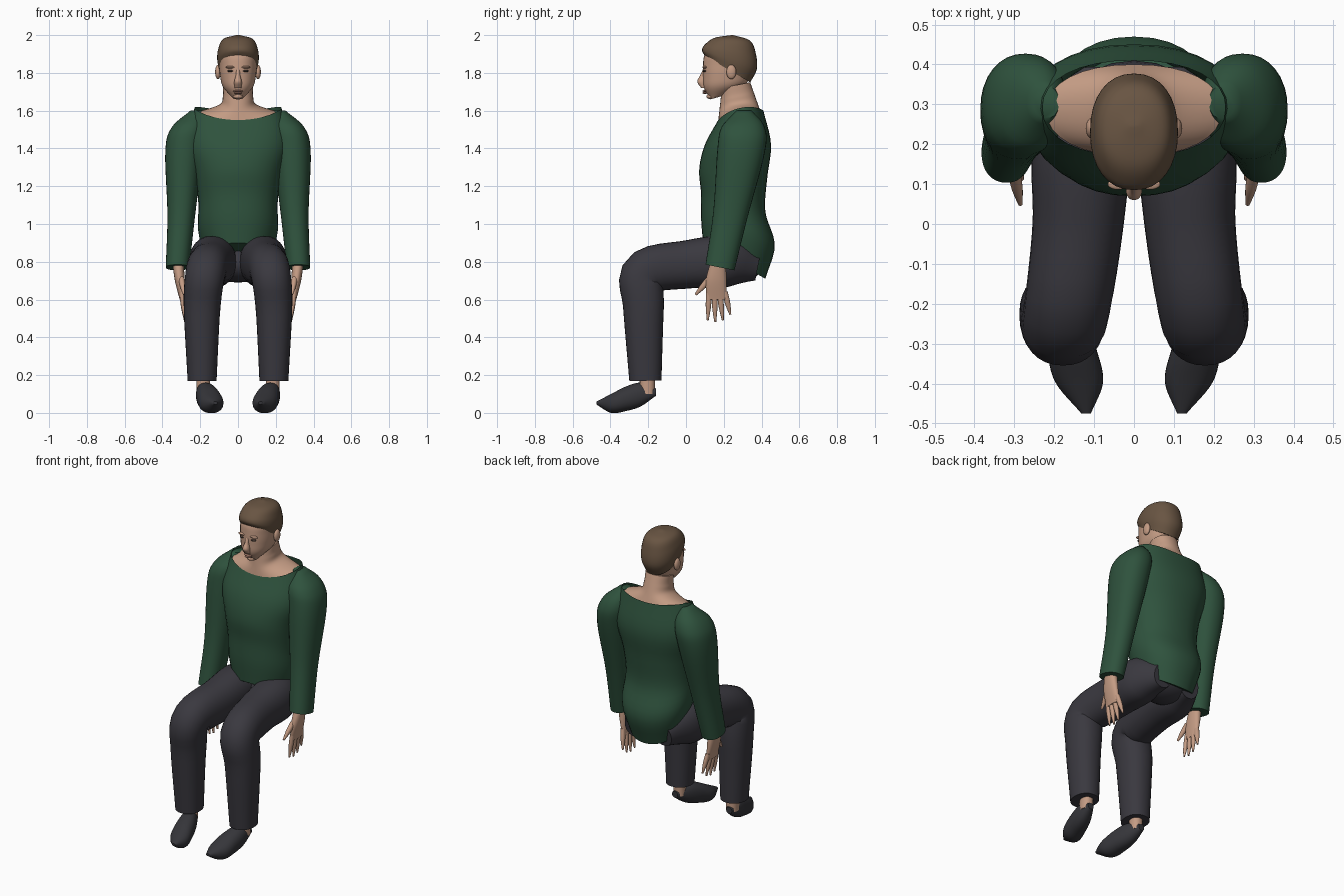
import bpy, bmesh
from math import sin, cos, pi, copysign
from mathutils import Vector

if "Cube" in bpy.data.objects:
    bpy.data.objects.remove(bpy.data.objects["Cube"])


def material(name, red, green, blue):
    mat = bpy.data.materials.new(name)
    mat.use_nodes = True
    mat.diffuse_color = (red, green, blue, 1)
    shader = next(n for n in mat.node_tree.nodes if n.type == "BSDF_PRINCIPLED")
    shader.inputs["Base Color"].default_value = (red, green, blue, 1)
    shader.inputs["Roughness"].default_value = 0.8
    return mat


skin = material("skin", .55, .33, .23)
lip_colour = material("lip", .42, .22, .16)
hair_brown = material("hair brown", .14, .09, .055)
sweater_green = material("sweater green", .028, .085, .047)
charcoal = material("trouser charcoal", .042, .04, .05)
shoe_grey = material("shoe grey", .036, .036, .042)
eye_dark = material("eye dark", .07, .05, .04)


def finish(bm, name, mat):
    bmesh.ops.recalc_face_normals(bm, faces=bm.faces)
    mesh = bpy.data.meshes.new(name)
    bm.to_mesh(mesh)
    bm.free()
    mesh.materials.append(mat)
    obj = bpy.data.objects.new(name, mesh)
    bpy.context.collection.objects.link(obj)
    bpy.ops.object.select_all(action="DESELECT")
    obj.select_set(True)
    bpy.context.view_layer.objects.active = obj
    bpy.ops.object.shade_smooth_by_angle(angle=0.9)
    return obj


def curve(values, t):
    """Smooth curve through evenly spaced values; a single number is constant."""
    if not isinstance(values, list):
        return values
    last = len(values) - 1
    padded = [2 * values[0] - values[1], *values, 2 * values[-1] - values[-2]]
    i = min(int(t * last), last - 1)
    a, b, c, d = padded[i:i + 4]
    f = t * last - i
    return b + f / 2 * (c - a + f * (2 * a - 5 * b + 4 * c - d + f * (3 * b - a - 3 * c + d)))


def skin_rings(name, mat, ring, side, power=2.2, top_cap=True, sides=32, steps=24):
    """Join rounded rings; ring(t) gives centre, half depth vector, half width and side lift."""
    bm = bmesh.new()
    loops = []
    for step in range(steps + 1):
        centre, depth, width, lift = ring(step / steps)
        loop = []
        for k in range(sides):
            angle = 2 * pi * k / sides
            c, s = [copysign(abs(v) ** (2 / power), v) for v in (cos(angle), sin(angle))]
            point = centre + depth * s + Vector((width * c, 0, lift * c * c))
            point.x *= side
            loop.append(bm.verts.new(point))
        loops.append(loop)
    for low, high in zip(loops, loops[1:]):
        for k in range(sides):
            bm.faces.new((low[k - 1], low[k], high[k], high[k - 1]))
    bm.faces.new(loops[0])
    if top_cap:
        bm.faces.new(loops[-1])
    return finish(bm, name, mat)


def body(name, mat, front_y, front_z, back_y, back_z, width, x=0, lift=0, side=1, top_cap=True):
    """Form between a front and a back outline."""
    def ring(t):
        front = Vector((curve(x, t), curve(front_y, t), curve(front_z, t)))
        back = Vector((curve(x, t), curve(back_y, t), curve(back_z, t)))
        return (front + back) / 2, (back - front) / 2, curve(width, t), curve(lift, t)
    return skin_rings(name, mat, ring, side, top_cap=top_cap)


def limb(name, mat, x, y, z, radius, ratio, side):
    """Tube along a path, its rings square to the path."""
    def at(t):
        return Vector((curve(x, t), curve(y, t), curve(z, t)))

    def ring(t):
        along = at(min(t + .01, 1)) - at(max(t - .01, 0))
        across = along.cross(Vector((1, 0, 0))).normalized()
        r = curve(radius, t)
        return at(t), across * r, r * ratio, 0
    return skin_rings(name, mat, ring, side)


def ball(name, mat, centre, radii):
    bm = bmesh.new()
    bmesh.ops.create_uvsphere(bm, u_segments=20, v_segments=12, radius=1)
    bmesh.ops.scale(bm, vec=radii, verts=bm.verts)
    bmesh.ops.translate(bm, vec=centre, verts=bm.verts)
    return finish(bm, name, mat)


# Sweater, open at the neckline
body("sweater_body", sweater_green,
     front_y=[.09, .08, .08, .07, .1, .17], front_z=[.9, 1.55],
     back_y=[.42, .47, .42, .43, .45, .41], back_z=[.71, 1.6],
     width=[.17, .21, .21, .23, .27, .23], lift=[0, 0, 0, .04], top_cap=False)

# Neck and bare shoulders
body("neck", skin, front_y=[.17, .19], front_z=[1.54, 1.72],
     back_y=[.4, .34], back_z=[1.58, 1.75],
     width=[.22, .1, .08, .08], lift=[.03, .01, 0, 0])

# Head and cropped hair
body("head", skin, front_y=[.13, .095, .09, .09, .1, .15], front_z=[1.66, 1.96],
     back_y=[.2, .31, .34, .36, .36, .32], back_z=[1.68, 1.95],
     width=[.03, .08, .095, .1, .1, .07])
body("hair", hair_brown,
     front_y=[.1, .085, .1, .15, .24], front_z=[1.89, 1.92, 1.95, 1.985, 2],
     back_y=[.34, .375, .37, .34, .25], back_z=[1.75, 1.82, 1.9, 1.97, 2],
     width=[.1, .11, .105, .08, .01])

# Nose, lips and chin
body("nose", skin, front_y=[.08, .06, .075, .09], front_z=[1.72, 1.82],
     back_y=.11, back_z=[1.72, 1.82], width=[.018, .02, .012, .01])
ball("upper_lip", lip_colour, (0, .1, 1.704), (.026, .012, .005))
ball("lower_lip", lip_colour, (0, .1, 1.694), (.022, .012, .006))
ball("chin", skin, (0, .13, 1.675), (.026, .022, .014))

# Trouser seat joining the legs
ball("trouser_seat", charcoal, (0, .27, .79), (.18, .14, .1))

for label, side in (("left_", 1), ("right_", -1)):
    # Eye, brow and ear
    ball(label + "eye", eye_dark, (side * .04, .1, 1.81), (.016, .012, .006))
    ball(label + "brow", skin, (side * .04, .1, 1.83), (.026, .014, .007))
    ball(label + "ear", skin, (side * .106, .24, 1.805), (.015, .026, .038))

    # Sleeve from cuff to shoulder
    limb(label + "sleeve", sweater_green, x=[.32, .3, .285, .26, .22],
         y=[.18, .235, .29, .305, .305], z=[.77, 1.05, 1.38, 1.51, 1.6],
         radius=[.078, .092, .125, .115, .04], ratio=.8, side=side)

    # Hand with fanned fingers and a forward thumb
    body(label + "palm", skin, front_y=[.13, .105, .11], front_z=[.8, .6],
         back_y=[.21, .215, .215], back_z=[.8, .6],
         width=[.03, .026, .014], x=[.318, .308, .295], side=side)
    for i, finger in enumerate(("index", "middle", "ring", "little")):
        limb(label + finger + "_finger", skin, x=[.298, .28],
             y=[.122 + .028 * i, .115 + .04 * i], z=[.64, .48 + .01 * (i - 1) ** 2],
             radius=[.015, .014, .005], ratio=.9, side=side)
    limb(label + "thumb", skin, x=[.3, .285], y=[.125, .05], z=[.71, .625],
         radius=[.018, .015, .006], ratio=.9, side=side)

    # Trouser leg from hip over the knee to the cuff
    limb(label + "trouser_leg", charcoal, x=[.1, .13, .14, .17, .19, .19],
         y=[.38, .22, 0, -.22, -.225, -.215], z=[.77, .8, .785, .74, .56, .17],
         radius=[.07, .135, .127, .12, .108, .085], ratio=.9, side=side)

    # Ankle and shoe
    limb(label + "ankle", skin, x=.185, y=-.205, z=[.22, .1],
         radius=.04, ratio=.9, side=side)
    body(label + "shoe", shoe_grey,
         front_y=[-.16, -.475], front_z=[.13, .16, .14, .1, .06],
         back_y=[-.16, -.475], back_z=[.09, .035, .01, 0, .045],
         width=[.02, .05, .062, .06, .012], x=[.19, .12], side=side)
